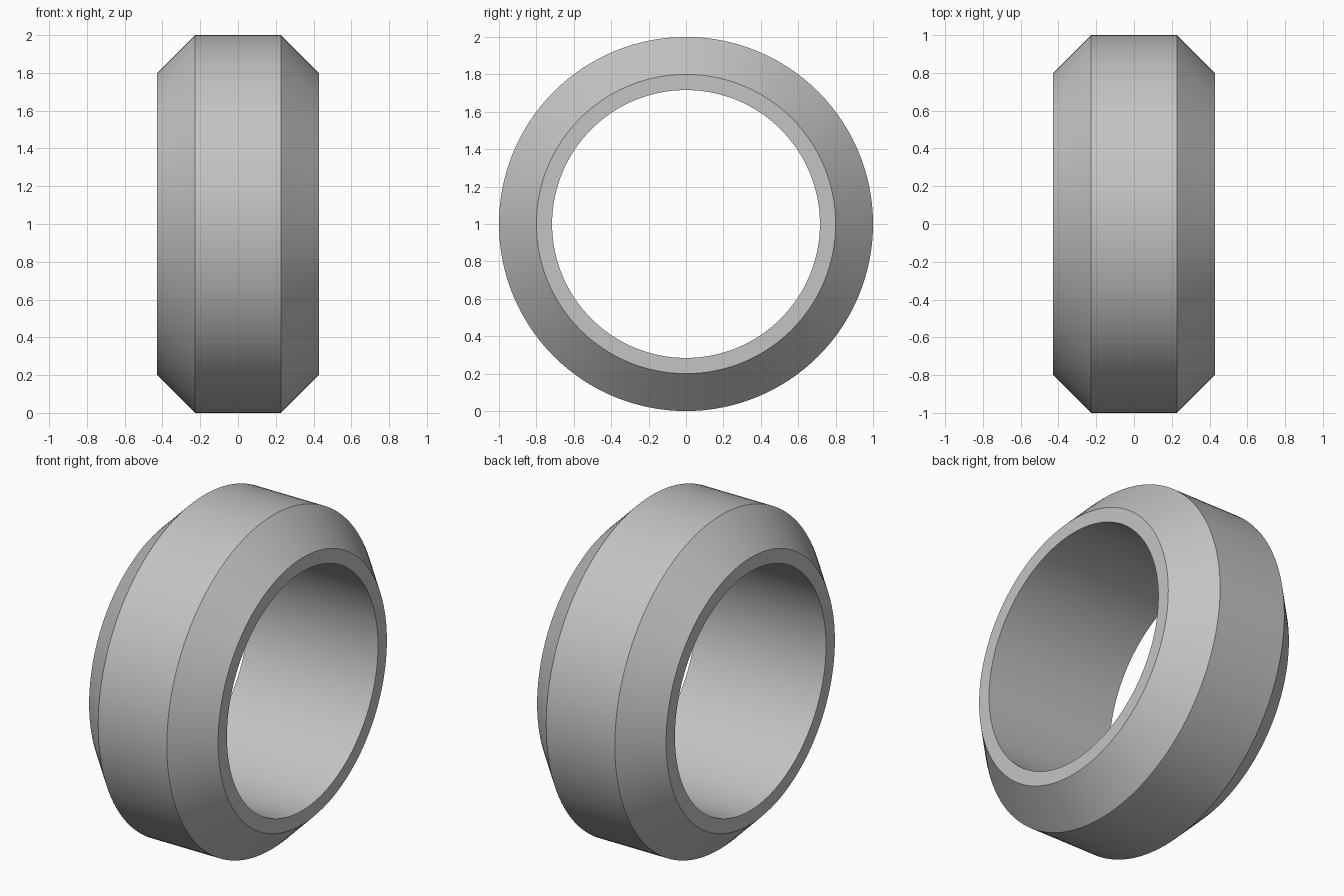
import bpy
import bmesh
from math import pi, radians
from mathutils import Matrix, Vector

cube = bpy.data.objects.get("Cube")
if cube:
    bpy.data.objects.remove(cube, do_unlink=True)

SEGMENTS = 128
HALF_WIDTH, HALF_TREAD = 0.428, 0.228
OUTER, SHOULDER, BORE = 1.0, 0.8, 0.716

# Plain grey material
grey = bpy.data.materials.new("plain grey")
grey.use_nodes = True
colour = (0.55, 0.55, 0.55, 1.0)
grey.diffuse_color = colour
grey.node_tree.nodes["Principled BSDF"].inputs["Base Color"].default_value = colour

# Half cross-section as (x, radius), mirrored to the other side
half = [(HALF_WIDTH, BORE), (HALF_WIDTH, SHOULDER), (HALF_TREAD, OUTER)]
profile = half + [(-x, r) for x, r in reversed(half)]

# Sweep the cross-section around the x axis
bm = bmesh.new()
rings = []
for i in range(SEGMENTS):
    turn = Matrix.Rotation(2 * pi * i / SEGMENTS, 3, "X")
    rings.append([bm.verts.new(turn @ Vector((x, 0, r))) for x, r in profile])
for i, ring in enumerate(rings):
    following = rings[(i + 1) % SEGMENTS]
    for j in range(len(profile)):
        k = (j + 1) % len(profile)
        bm.faces.new((ring[j], ring[k], following[k], following[j]))
bmesh.ops.recalc_face_normals(bm, faces=bm.faces)
mesh = bpy.data.meshes.new("chamfered_ring")
bm.to_mesh(mesh)
bm.free()
mesh.materials.append(grey)

# Place the ring upright on the ground
ring_object = bpy.data.objects.new("chamfered_ring", mesh)
ring_object.location.z = OUTER
bpy.context.collection.objects.link(ring_object)
bpy.ops.object.select_all(action="DESELECT")
ring_object.select_set(True)
bpy.context.view_layer.objects.active = ring_object
bpy.ops.object.shade_smooth_by_angle(angle=radians(30))
